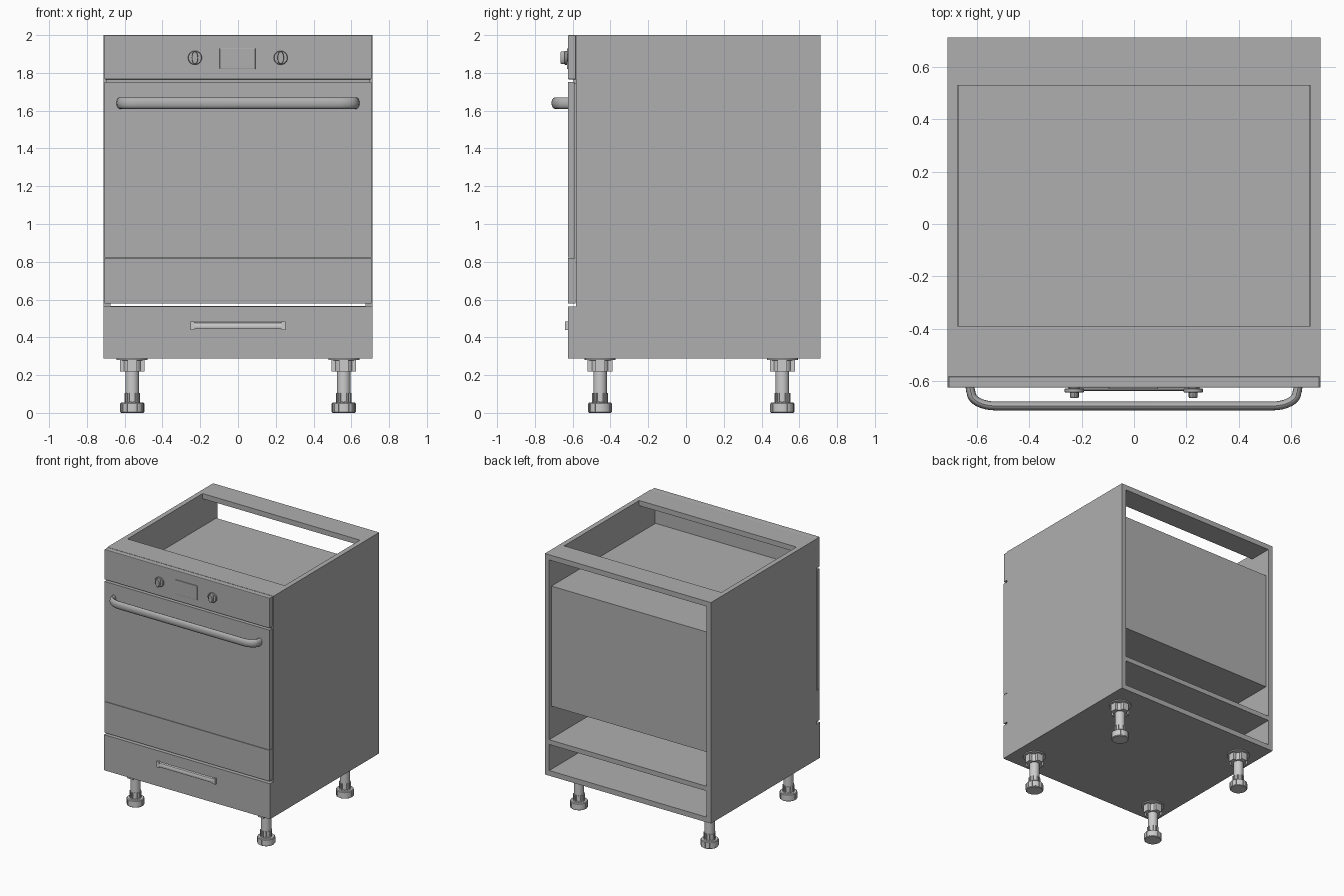
import bpy, bmesh
from math import pi, sin, cos, radians
from mathutils import Vector, Matrix

if "Cube" in bpy.data.objects:
    bpy.data.objects.remove(bpy.data.objects["Cube"])

# Dark grey for cabinet and oven; legs and drawer handle stay default grey
GREY = bpy.data.materials.new("dark_grey")
GREY.diffuse_color = (0.43, 0.43, 0.43, 1)
GREY.use_nodes = True
GREY.node_tree.nodes["Principled BSDF"].inputs["Base Color"].default_value = GREY.diffuse_color


def finish(name, bm, smooth=False, bevel=0, mat=GREY):
    bmesh.ops.recalc_face_normals(bm, faces=bm.faces)
    me = bpy.data.meshes.new(name)
    bm.to_mesh(me)
    bm.free()
    if mat:
        me.materials.append(mat)
    ob = bpy.data.objects.new(name, me)
    bpy.context.collection.objects.link(ob)
    if bevel:
        mod = ob.modifiers.new("bevel", 'BEVEL')
        mod.width, mod.segments = bevel, 2
    if smooth:
        bpy.ops.object.select_all(action='DESELECT')
        ob.select_set(True)
        bpy.context.view_layer.objects.active = ob
        bpy.ops.object.shade_smooth_by_angle(angle=radians(35))
    return ob


def add_box(bm, x, y, z):
    size = [b - a for a, b in (x, y, z)]
    mid = [(a + b) / 2 for a, b in (x, y, z)]
    bmesh.ops.create_cube(bm, size=1, matrix=Matrix.Translation(mid) @ Matrix.Diagonal((*size, 1)))


def box(name, x, y, z, bevel=0):
    bm = bmesh.new()
    add_box(bm, x, y, z)
    return finish(name, bm, bevel=bevel)


def skin(bm, rings):
    """Join closed rings of points into a capped tube."""
    rows = [[bm.verts.new(p) for p in ring] for ring in rings]
    n = len(rows[0])
    for a, b in zip(rows, rows[1:]):
        for i in range(n):
            bm.faces.new((a[i], a[(i + 1) % n], b[(i + 1) % n], b[i]))
    bm.faces.new(rows[0])
    bm.faces.new(rows[-1])


def lathe(bm, profile, seg, matrix):
    skin(bm, [[matrix @ Vector((r * cos(2 * pi * i / seg), r * sin(2 * pi * i / seg), h))
               for i in range(seg)] for r, h in profile])


# Carcass boards (back stays open)
W, T, F, B = 0.712, 0.038, -0.583, 0.712
I = W - T
for side, s in (("left", -1), ("right", 1)):
    box(side + "_side_panel", sorted((s * I, s * W)), (F, B), (0.288, 2.0))
box("bottom_panel", (-I, I), (F, B), (0.288, 0.328))
box("drawer_divider_shelf", (-I, I), (F, B), (0.53, 0.567))
box("front_top_rail", (-I, I), (F, -0.39), (1.96, 2.0))
box("back_top_rail", (-I, I), (0.53, B), (1.96, 2.0))

# Oven body and fronts
box("oven_body", (-0.67, 0.67), (-0.59, 0.69), (0.82, 1.75))
box("control_panel", (-0.708, 0.708), (-0.625, F), (1.766, 2.0), bevel=0.004)
box("control_panel_backing", (-0.70, 0.70), (-0.595, F), (1.745, 1.79))
box("door_upper_panel", (-0.708, 0.708), (-0.625, -0.59), (0.8235, 1.752))
box("door_lower_panel", (-0.708, 0.708), (-0.625, -0.585), (0.58, 0.8205))
box("drawer_front", (-W, W), (-0.625, F), (0.288, 0.563))
box("display", (-0.097, 0.092), (-0.631, -0.62), (1.82, 1.93), bevel=0.003)

# Control knobs: stepped disc with a lens-shaped grip
for name, x in (("left_knob", -0.228), ("right_knob", 0.226)):
    bm = bmesh.new()
    m = Matrix.Translation((x, -0.618, 1.88)) @ Matrix.Rotation(pi / 2, 4, 'X')
    lathe(bm, [(0.02, 0), (0.02, 0.01), (0.034, 0.01), (0.037, 0.013), (0.037, 0.023), (0.034, 0.026)], 24, m)
    grip = [(0.017 * cos(a), 0.034 * sin(a)) for a in [2 * pi * i / 20 for i in range(20)]]
    skin(bm, [[m @ Vector((px * k, py * k, h)) for px, py in grip]
              for k, h in ((1, 0.025), (1, 0.042), (0.9, 0.046))])
    finish(name, bm, smooth=True)

# Door handle: flattened oval section swept along a bar with rounded ends
half = [(0.627, -0.62), (0.624, -0.64)]
for i in range(9):
    a = pi / 2 * i / 8
    half.append((0.53 + 0.092 * cos(a), -0.645 - 0.05 * sin(a)))
path = [Vector((x, y, 1.64)) for x, y in half] + [Vector((-x, y, 1.64)) for x, y in reversed(half)]
rings = []
for i, p in enumerate(path):
    d = (path[min(i + 1, len(path) - 1)] - path[max(i - 1, 0)]).normalized()
    if i in (0, len(path) - 1):
        d = Vector((0, -1 if i == 0 else 1, 0))
    nrm = d.cross(Vector((0, 0, 1)))
    rings.append([p + nrm * 0.017 * cos(2 * pi * k / 16) + Vector((0, 0, 0.03 * sin(2 * pi * k / 16)))
                  for k in range(16)])
bm = bmesh.new()
skin(bm, rings)
finish("door_handle", bm, smooth=True)

# Drawer handle: shallow rounded grip with two end blocks
section = [(-0.62, 0.443), (-0.634, 0.443), (-0.638, 0.45), (-0.638, 0.462), (-0.634, 0.475), (-0.62, 0.483)]
bm = bmesh.new()
skin(bm, [[(x, y, z) for y, z in section] for x in (-0.23, 0.23)])
for s in (-1, 1):
    add_box(bm, sorted((s * 0.23, s * 0.252)), (-0.64, -0.62), (0.44, 0.485))
finish("drawer_handle", bm, smooth=True, mat=None)

# Adjustable legs: flange, lugged collar, column, ribbed nut and foot
for yname, y in (("front", -0.455), ("back", 0.51)):
    for xname, x in (("left", -0.56), ("right", 0.56)):
        bm = bmesh.new()
        m = Matrix.Translation((x, y, 0))
        lathe(bm, [(0.058, 0), (0.062, 0.004), (0.062, 0.05), (0.058, 0.055), (0.042, 0.055), (0.036, 0.06),
                   (0.036, 0.22), (0.05, 0.22), (0.05, 0.278), (0.082, 0.28), (0.082, 0.288)], 24, m)
        for i in range(4):
            bmesh.ops.create_cube(bm, size=1, matrix=m @ Matrix.Rotation(pi / 2 * i, 4, 'Z')
                                  @ Matrix.Translation((0.053, 0, 0.25)) @ Matrix.Diagonal((0.026, 0.05, 0.06, 1)))
        for i in range(12):
            r = m @ Matrix.Rotation(pi / 6 * i, 4, 'Z')
            bmesh.ops.create_cube(bm, size=1, matrix=r @ Matrix.Translation((0.037, 0, 0.08))
                                  @ Matrix.Diagonal((0.01, 0.008, 0.05, 1)))
            bmesh.ops.create_cube(bm, size=1, matrix=r @ Matrix.Translation((0.061, 0, 0.027))
                                  @ Matrix.Diagonal((0.006, 0.012, 0.044, 1)))
        finish(f"{yname}_{xname}_leg", bm, smooth=True, mat=None)
